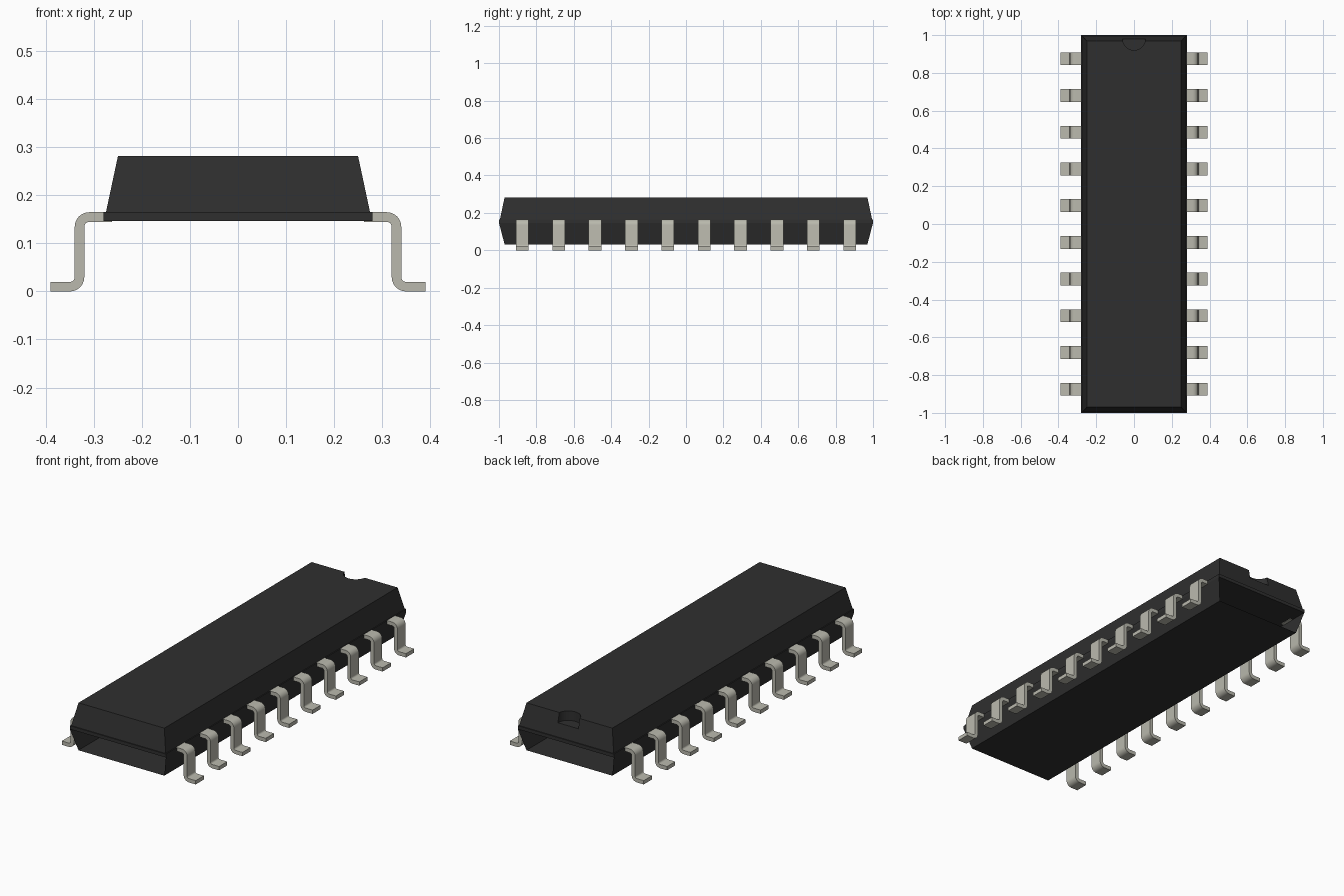
import bpy, bmesh, math

cube = bpy.data.objects.get("Cube")
if cube:
    bpy.data.objects.remove(cube, do_unlink=True)


def material(name, color, roughness, metallic=0.0):
    m = bpy.data.materials.new(name)
    m.use_nodes = True
    m.diffuse_color = (*color, 1)
    bsdf = next(n for n in m.node_tree.nodes if n.type == 'BSDF_PRINCIPLED')
    bsdf.inputs["Base Color"].default_value = (*color, 1)
    bsdf.inputs["Roughness"].default_value = roughness
    bsdf.inputs["Metallic"].default_value = metallic
    return m


black = material("black plastic", (0.028, 0.028, 0.028), 0.6)
metal = material("tinned metal", (0.49, 0.485, 0.42), 0.5)


def make_object(name, bm, mat):
    mesh = bpy.data.meshes.new(name)
    bm.to_mesh(mesh)
    bm.free()
    obj = bpy.data.objects.new(name, mesh)
    bpy.context.collection.objects.link(obj)
    if mat:
        mesh.materials.append(mat)
    return obj


def tapered_block(name, low, high, open_ends=False):
    """Block between two rectangles, each given as (half x, half y, z)."""
    bm = bmesh.new()
    rings = []
    for hx, hy, z in (low, high):
        corners = ((-hx, -hy), (hx, -hy), (hx, hy), (-hx, hy))
        rings.append([bm.verts.new((x, y, z)) for x, y in corners])
    a, b = rings
    bm.faces.new(a[::-1])
    if not open_ends:
        bm.faces.new(b)
    for i in range(4):
        if open_ends and i % 2 == 0:
            continue
        j = (i + 1) % 4
        bm.faces.new((a[i], a[j], b[j], b[i]))
    return make_object(name, bm, black)


# Body: tapered cover, thin middle slab, and a tray open at both ends
cover = tapered_block("upper_body", (0.275, 0.995, 0.165), (0.25, 0.97, 0.282))
tapered_block("middle_slab", (0.28, 1.0, 0.147), (0.28, 1.0, 0.165))
tapered_block("lower_body", (0.25, 0.97, 0.032), (0.28, 1.0, 0.147), open_ends=True)

# Half-round notch cut into the back edge of the cover
bm = bmesh.new()
bmesh.ops.create_cone(bm, cap_ends=True, segments=32, radius1=0.06, radius2=0.06, depth=0.1)
bmesh.ops.translate(bm, verts=bm.verts, vec=(0, 0.98, 0.282))
cutter = make_object("notch_cutter", bm, black)
cutter.hide_render = True
cutter.hide_set(True)
cutter.display_type = 'WIRE'
cut = cover.modifiers.new("notch", 'BOOLEAN')
cut.operation = 'DIFFERENCE'
cut.solver = 'EXACT'
cut.object = cutter
bpy.context.view_layer.update()
cut_mesh = bpy.data.meshes.new_from_object(cover.evaluated_get(bpy.context.evaluated_depsgraph_get()))
cover.modifiers.clear()
cover.data = cut_mesh
bpy.data.objects.remove(cutter, do_unlink=True)

# Lead profile: strip bent down, then outward into a foot
THICK, INNER, STEPS = 0.02, 0.01, 6
OUTER = INNER + THICK


def bend(cx, cz, start, end, outer_first):
    """Matching points on the upper and lower surface around one bend."""
    pairs = []
    for i in range(STEPS + 1):
        t = math.radians(start + (end - start) * i / STEPS)
        far, near = [(cx + r * math.cos(t), cz + r * math.sin(t)) for r in (OUTER, INNER)]
        pairs.append((far, near) if outer_first else (near, far))
    return pairs


strip = [((0.262, 0.165), (0.262, 0.145))]
strip += bend(0.31, 0.135, 90, 0, True)
strip += bend(0.35, 0.03, 180, 270, False)
strip += [((0.39, 0.02), (0.39, 0.0))]


def make_lead(name, side, y):
    bm = bmesh.new()
    half = 0.034
    rings = []
    for top, under in strip:
        rings.append([bm.verts.new((side * x, y + dy, z))
                      for (x, z), dy in ((top, -half), (top, half), (under, half), (under, -half))])
    for a, b in zip(rings, rings[1:]):
        for i in range(4):
            j = (i + 1) % 4
            bm.faces.new((a[i], a[j], b[j], b[i]))
    bm.faces.new(rings[0])
    bm.faces.new(rings[-1])
    bmesh.ops.recalc_face_normals(bm, faces=bm.faces)
    return make_object(name, bm, metal)


# Ten leads along each long side
COUNT, REACH = 10, 0.875
leads = []
for side, label in ((1, "left"), (-1, "right")):
    for i in range(COUNT):
        y = REACH * (2 * i / (COUNT - 1) - 1)
        leads.append(make_lead(f"{label}_lead_{i + 1}", side, y))

# Smooth bends, crisp strip edges
bpy.ops.object.select_all(action='DESELECT')
for lead in leads:
    lead.select_set(True)
bpy.context.view_layer.objects.active = leads[0]
bpy.ops.object.shade_smooth_by_angle(angle=math.radians(30))
